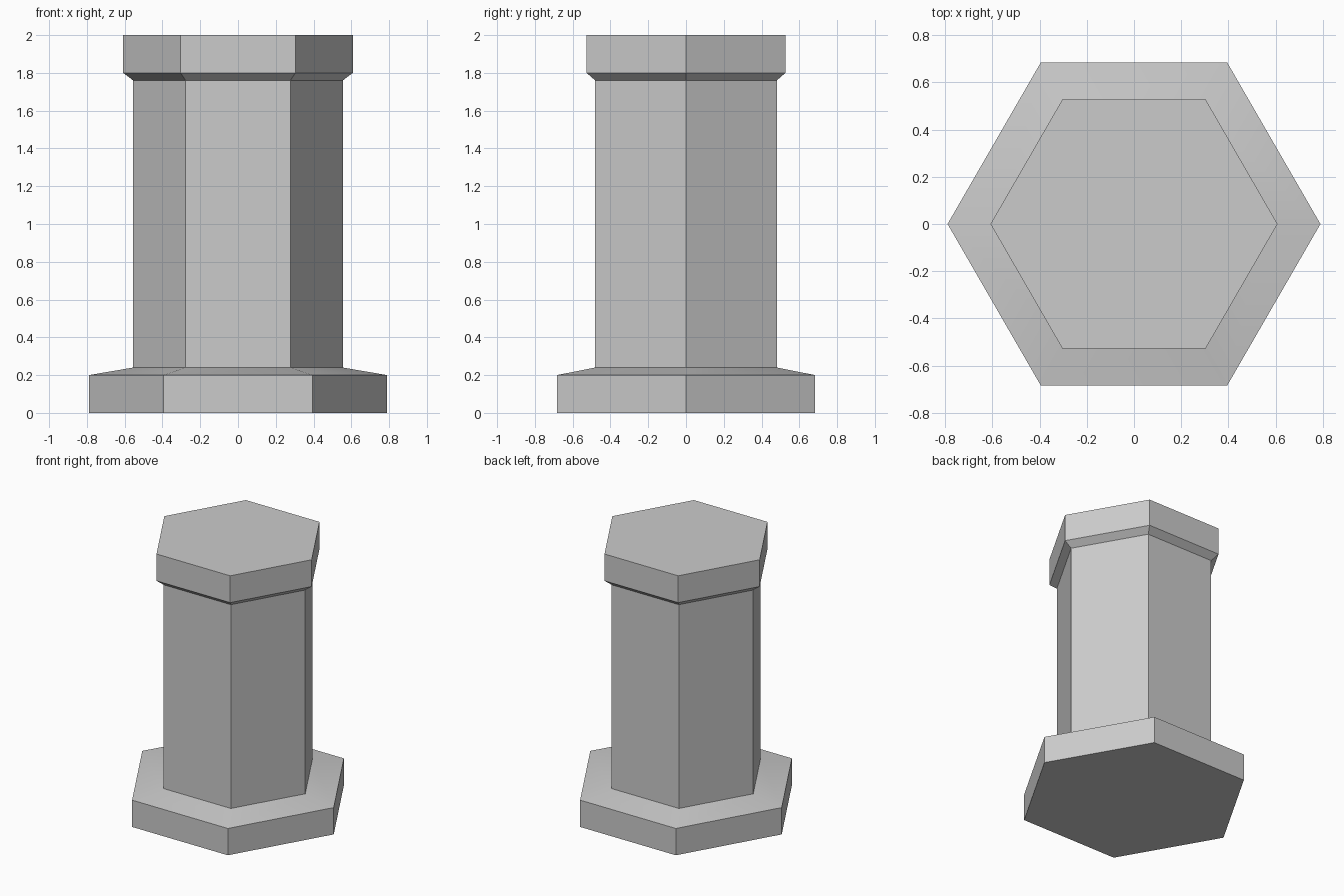
import bpy
import bmesh
from math import cos, sin, pi, radians

cube = bpy.data.objects.get("Cube")
if cube:
    bpy.data.objects.remove(cube)

SIDES = 6
BASE_R, SHAFT_R, CAP_R = 0.79, 0.555, 0.608

# Plain grey stone
stone = bpy.data.materials.new("grey stone")
stone.use_nodes = True
colour = (0.6, 0.6, 0.6, 1)
stone.diffuse_color = colour
stone.node_tree.nodes["Principled BSDF"].inputs["Base Color"].default_value = colour


def hex_part(name, profile, bottom=False, top=False):
    """Stack hexagonal rings from (radius, height) pairs, closing the chosen ends."""
    bm = bmesh.new()
    rings = [[bm.verts.new((r * cos(2 * pi * i / SIDES), r * sin(2 * pi * i / SIDES), z))
              for i in range(SIDES)] for r, z in profile]
    for low, high in zip(rings, rings[1:]):
        for i in range(SIDES):
            j = (i + 1) % SIDES
            bm.faces.new((low[i], low[j], high[j], high[i]))
    if bottom:
        bm.faces.new(rings[0][::-1])
    if top:
        bm.faces.new(rings[-1])
    mesh = bpy.data.meshes.new(name)
    bm.to_mesh(mesh)
    bm.free()
    mesh.materials.append(stone)
    obj = bpy.data.objects.new(name, mesh)
    bpy.context.collection.objects.link(obj)
    bpy.ops.object.select_all(action='DESELECT')
    obj.select_set(True)
    bpy.context.view_layer.objects.active = obj
    bpy.ops.object.shade_smooth_by_angle(angle=radians(30))


# Wide foot with a shallow sloping shoulder
hex_part("base", [(BASE_R, 0), (BASE_R, 0.2), (SHAFT_R, 0.24)], bottom=True)
# Straight column
hex_part("shaft", [(SHAFT_R, 0.24), (SHAFT_R, 1.76)])
# Capital flaring out from the column
hex_part("cap", [(SHAFT_R, 1.76), (CAP_R, 1.8), (CAP_R, 2)], top=True)
